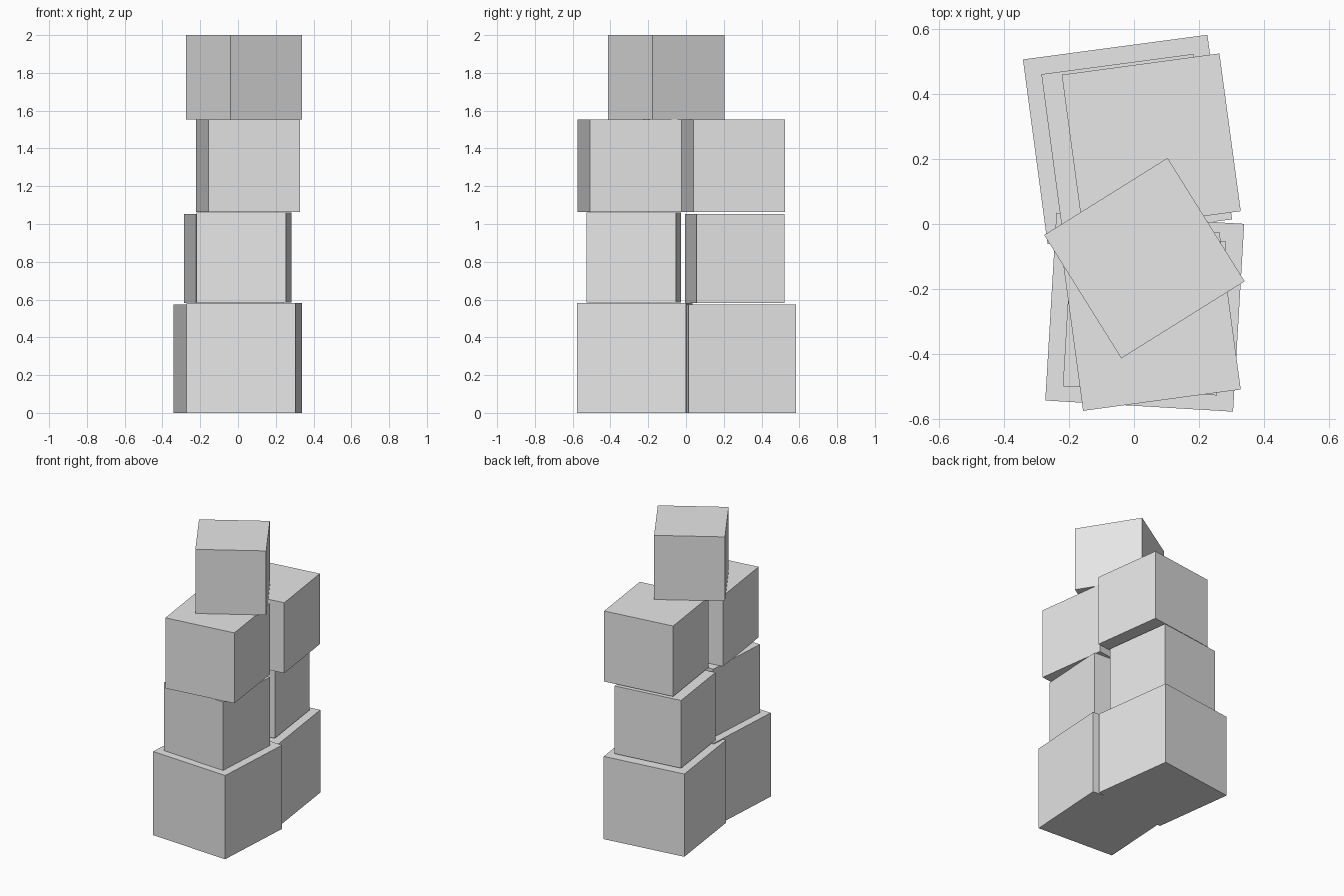
import bpy
from math import radians

if "Cube" in bpy.data.objects:
    bpy.data.objects.remove(bpy.data.objects["Cube"], do_unlink=True)

# Single plain grey material
grey = bpy.data.materials.new("light_grey")
grey.use_nodes = True
colour = (0.8, 0.8, 0.8, 1)
grey.diffuse_color = colour
grey.node_tree.nodes["Principled BSDF"].inputs["Base Color"].default_value = colour


def box(name, x, y, width, bottom, top, turn):
    """Square box turned about its vertical axis."""
    bpy.ops.mesh.primitive_cube_add(size=1, location=(x, y, (bottom + top) / 2),
                                    rotation=(0, 0, radians(turn)))
    obj = bpy.context.object
    obj.name = name
    obj.scale = (width, width, top - bottom)
    obj.data.materials.append(grey)


# Bottom layer
box("bottom_front_box", 0.033, -0.271, 0.578, 0, 0.582, -3.4)
box("bottom_back_box", -0.02, 0.26, 0.572, 0, 0.575, 7.6)

# Second layer
box("second_front_box", 0.032, -0.276, 0.474, 0.585, 1.06, -3.4)
box("second_back_box", -0.02, 0.258, 0.471, 0.583, 1.054, 7.6)

# Third layer
box("third_front_box", 0.053, -0.299, 0.489, 1.064, 1.554, 7.7)
box("third_back_box", 0.053, 0.249, 0.489, 1.064, 1.554, 7.7)

# Single box on top
box("top_box", 0.032, -0.105, 0.447, 1.554, 2, 32)
